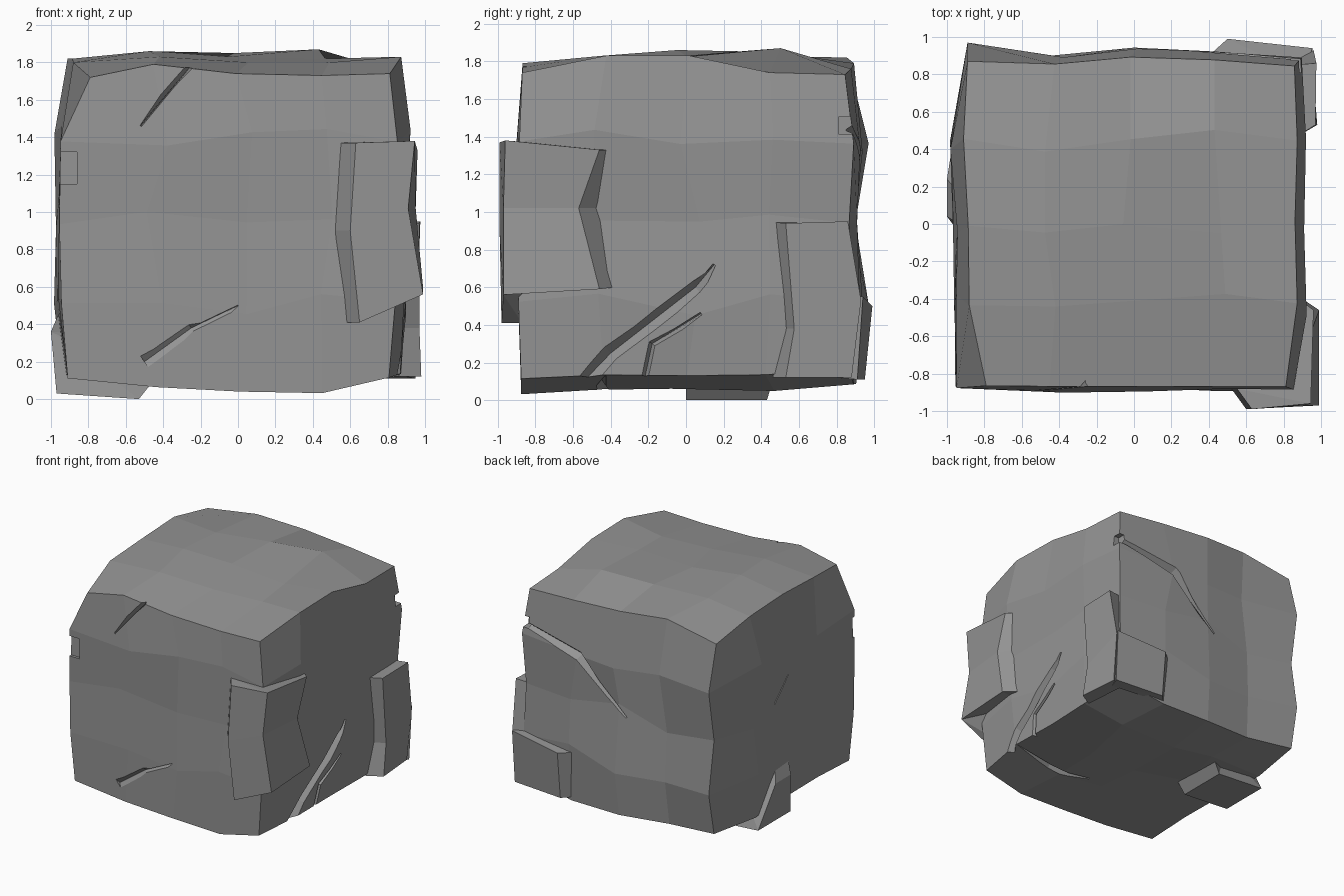
import bpy, bmesh, random
from mathutils import Vector

if "Cube" in bpy.data.objects:
    bpy.data.objects.remove(bpy.data.objects["Cube"])

random.seed(11)
stone = bpy.data.materials.new("grey stone")
stone.diffuse_color = (0.3, 0.3, 0.3, 1)
stone.use_nodes = True
stone.node_tree.nodes["Principled BSDF"].inputs["Base Color"].default_value = stone.diffuse_color


def finish(bm, name):
    bmesh.ops.recalc_face_normals(bm, faces=bm.faces)
    me = bpy.data.meshes.new(name)
    bm.to_mesh(me)
    bm.free()
    me.materials.append(stone)
    ob = bpy.data.objects.new(name, me)
    bpy.context.collection.objects.link(ob)
    return ob


def loft(name, columns):
    """Closed solid from upright columns of points joined side by side."""
    bm = bmesh.new()
    v = [[bm.verts.new(p) for p in c] for c in columns]
    n = len(v)
    for a in range(n):
        b = (a + 1) % n
        for k in range(len(v[a]) - 1):
            bm.faces.new((v[a][k], v[b][k], v[b][k + 1], v[a][k + 1]))
    caps = [bm.faces.new([c[0] for c in v]), bm.faces.new([c[-1] for c in v])]
    bmesh.ops.triangulate(bm, faces=caps)
    return finish(bm, name)


# Top heights, one row per step from front to back
top = [[1.72, 1.79, 1.74, 1.73, 1.74],
       [1.80, 1.83, 1.80, 1.80, 1.83],
       [1.82, 1.86, 1.83, 1.82, 1.83],
       [1.82, 1.83, 1.85, 1.87, 1.74],
       [1.74, 1.82, 1.79, 1.76, 1.73]]
# Other sides: the sum of two 5-step curves
bot_j, bot_i = [.065, .08, .085, .08, .11], [.045, 0, -.02, -.03, .05]
left_k, left_j = [-.92, -.96, -.96, -.955, -.89], [.01, .01, 0, -.02, 0]
right_k, right_j = [.86, .89, .87, .9, .86], [-.05, .01, 0, .01, 0]
front_k, front_i = [-.87, -.885, -.88, -.89, -.87], [.01, 0, 0, -.005, 0]
back_k, back_i = [.88, .91, .89, .91, .87], [0, -.01, .02, .01, -.02]
back_left_edge = [.90, .97, .90, .97, .87]


def rnd(a):
    return random.uniform(-a, a)


# Main block: a cube with 4 x 4 quads a side, pushed to the profiles
bm = bmesh.new()
bmesh.ops.create_cube(bm, size=4)
bmesh.ops.subdivide_edges(bm, edges=bm.edges[:], cuts=3, use_grid_fill=True)
for v in bm.verts:
    i, j, k = (round(c) + 2 for c in v.co)
    inner = sum(c in (0, 4) for c in (i, j, k)) == 1
    t, d = (.08, .014) if inner else (.02, .006)
    x = (i - 2) * .44 + rnd(t)
    y = (j - 2) * .44 + rnd(t)
    z = .95 + (k - 2) * .43 + rnd(t)
    if i == 0:
        x = left_k[k] + left_j[j] + rnd(d)
    if i == 4:
        x = right_k[k] + right_j[j] + rnd(d)
    if j == 0:
        y = front_k[k] + front_i[i] + rnd(d)
    if j == 4:
        y = back_k[k] + back_i[i] + rnd(d)
        if i == 0:
            x, y = -.89, back_left_edge[k]
    if k == 0:
        z = bot_j[j] + bot_i[i] + rnd(d)
    if k == 4:
        z = top[j][i]
        if (i, j) == (0, 0):
            x = -.79
    v.co = (x, y, z)
block = finish(bm, "rock_block")

# Raised slab round the front right corner
loft("front_right_slab", [
    [(.55, -.88, 1.37), (.52, -.88, .9), (.57, -.87, .41)],
    [(.63, -.99, 1.37), (.60, -.99, .9), (.65, -.98, .41)],
    [(.945, -.96, 1.38), (.91, -.97, 1.02), (.99, -.97, .56)],
    [(.96, -.46, 1.33), (.95, -.57, 1.02), (.99, -.46, .59)],
    [(.88, -.40, 1.33), (.875, -.47, 1.02), (.87, -.38, .6)],
    [(.6, -.5, 1.34), (.6, -.5, .95), (.6, -.6, .68)]])

# Raised slab and lower block at the back right corner
loft("back_right_slab", [
    [(.875, .47, .945), (.88, .53, .38), (.86, .46, .12)],
    [(.97, .53, .94), (.97, .575, .38), (.98, .53, .12)],
    [(.975, .86, .95), (.96, .93, .53), (.95, .88, .12)],
    [(.85, .85, .94), (.85, .87, .53), (.83, .85, .12)]])
loft("back_right_foot", [
    [(.40, .90, .5), (.42, .87, .11)],
    [(.5, .99, .5), (.5, .95, .11)],
    [(.955, .94, .55), (.95, .91, .11)],
    [(.9, .8, .55), (.9, .8, .12)]])

# Slab wrapped under the left edge
loft("left_foot_slab", [
    [(-.94, 0, .5), (-.94, .17, .5)],
    [(-1, .04, .36), (-1, .24, .36)],
    [(-.97, 0, .03), (-.97, .43, .03)],
    [(-.53, 0, 0), (-.53, .43, 0)],
    [(-.45, 0, .1), (-.45, .46, .1)],
    [(-.7, 0, .35), (-.7, .3, .35)]])


def crack(points, normal, widths, depth=.05):
    """V-shaped cutter along a path on one side."""
    n = Vector(normal)
    pts = [Vector(p) for p in points]
    cols = [[], [], []]
    for a, (p, w) in enumerate(zip(pts, widths)):
        d = pts[min(a + 1, len(pts) - 1)] - pts[max(a - 1, 0)]
        s = n.cross(d).normalized() * w
        cols[0].append(p + n * .06 + s)
        cols[1].append(p + n * .06 - s)
        cols[2].append(p - n * depth)
    return loft("crack_cutter", cols)


def notch(x, y, z, sx, sy, sz):
    q = [(x - sx, y - sy), (x + sx, y - sy), (x + sx, y + sy), (x - sx, y + sy)]
    return loft("notch_cutter", [[(a, b, z + sz), (a, b, z - sz)] for a, b in q])


# Cracks and chipped notches
cutters = [
    crack([(.88, .15, .72), (.88, .05, .6), (.87, -.4, .25), (.85, -.64, .0)],
          (1, 0, 0), (.015, .06, .09, .1)),
    crack([(.88, .08, .46), (.88, -.18, .3), (.85, -.24, .02)],
          (1, 0, 0), (.015, .05, .05), .03),
    crack([(-.52, -.88, 1.46), (-.22, -.87, 1.82)], (0, -1, 0), (.01, .06), .035),
    crack([(0, -.88, .5), (-.25, -.88, .38), (-.5, -.87, .2)],
          (0, -1, 0), (.015, .1, .14), .02),
    crack([(1.0, .88, 1.47), (.35, .91, 1.33), (-.08, .91, .92)],
          (0, 1, 0), (.05, .08, .02), .04),
    crack([(-.96, 0, 1.17), (-.96, .2, 1.0)], (-1, 0, 0), (.03, .02), .02),
    crack([(.95, -.42, .09), (.5, -.45, .06), (.15, -.38, .06)],
          (0, 0, -1), (.1, .08, .015)),
    notch(-.93, -.93, 1.235, .07, .08, .085),
    notch(.9, .9, 1.46, .06, .09, .045),
]
for c in cutters:
    c.hide_render = True
    m = block.modifiers.new("cut", 'BOOLEAN')
    m.operation, m.solver, m.object = 'DIFFERENCE', 'EXACT', c

# Bake the cuts into the block and drop the cutters
bpy.context.view_layer.update()
dg = bpy.context.evaluated_depsgraph_get()
baked = bpy.data.meshes.new_from_object(block.evaluated_get(dg))
block.modifiers.clear()
block.data = baked
baked.materials.clear()
baked.materials.append(stone)
for p in baked.polygons:
    p.material_index = 0
for c in cutters:
    bpy.data.objects.remove(c)
